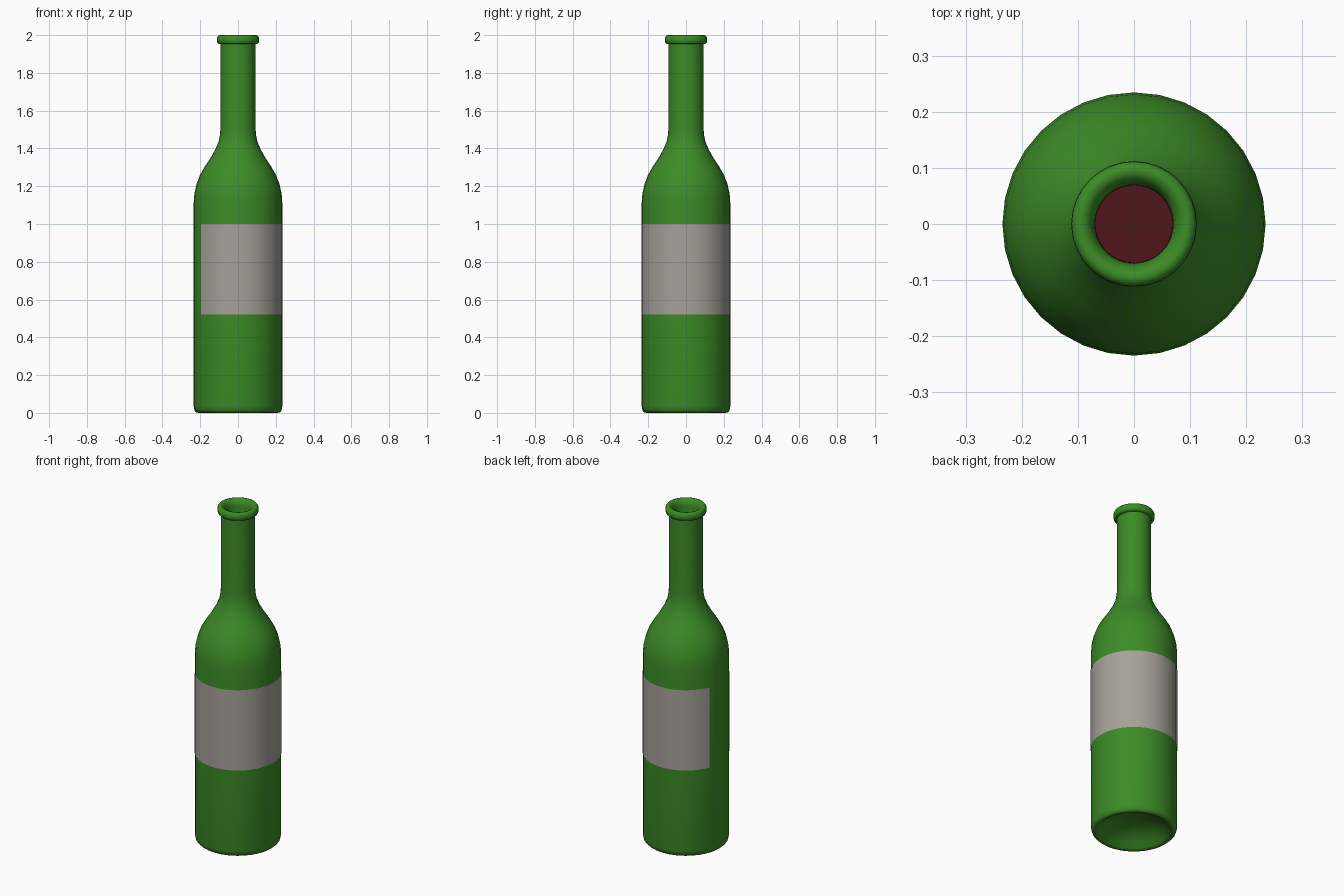
import bpy, bmesh
from math import radians
from mathutils import Matrix, Vector

if "Cube" in bpy.data.objects:
    bpy.data.objects.remove(bpy.data.objects["Cube"])

SIDES = 32


def material(name, rgb):
    mat = bpy.data.materials.new(name)
    mat.diffuse_color = (*rgb, 1)
    mat.use_nodes = True
    mat.node_tree.nodes["Principled BSDF"].inputs["Base Color"].default_value = mat.diffuse_color
    return mat


def revolve(name, profile, mat, start=0, sweep=360):
    """Turn an (r, z) profile around the z axis."""
    bm = bmesh.new()
    verts = [bm.verts.new((r, 0, z)) for r, z in profile]
    edges = [bm.edges.new(pair) for pair in zip(verts, verts[1:])]
    bmesh.ops.rotate(bm, verts=verts, matrix=Matrix.Rotation(radians(start), 3, 'Z'))
    bmesh.ops.spin(bm, geom=verts + edges, axis=(0, 0, 1), cent=(0, 0, 0),
                   angle=radians(sweep), steps=round(SIDES * sweep / 360))
    bmesh.ops.remove_doubles(bm, verts=bm.verts, dist=0.0002)
    bmesh.ops.recalc_face_normals(bm, faces=bm.faces)
    # an open strip must face away from the axis
    if sweep < 360:
        f = next(iter(bm.faces))
        f.normal_update()
        c = f.calc_center_median()
        if f.normal.dot(Vector((c.x, c.y, 0))) < 0:
            bmesh.ops.reverse_faces(bm, faces=bm.faces)
    mesh = bpy.data.meshes.new(name)
    bm.to_mesh(mesh)
    bm.free()
    obj = bpy.data.objects.new(name, mesh)
    bpy.context.collection.objects.link(obj)
    mesh.materials.append(mat)
    bpy.ops.object.select_all(action='DESELECT')
    obj.select_set(True)
    bpy.context.view_layer.objects.active = obj
    bpy.ops.object.shade_smooth_by_angle(angle=radians(50))
    return obj


# glass: hollow base, body, shoulder, neck, lip, then back down the inside
base = [(0, 0.08), (0.07, 0.075), (0.13, 0.055), (0.17, 0.03), (0.195, 0.008),
        (0.208, 0), (0.22, 0.002), (0.23, 0.012), (0.2345, 0.035)]
shoulder = [(0.2345, 1.11), (0.231, 1.16), (0.22, 1.21), (0.201, 1.26),
            (0.175, 1.305), (0.145, 1.35), (0.12, 1.395), (0.103, 1.435),
            (0.095, 1.475), (0.0925, 1.52)]
lip = [(0.0925, 1.953), (0.104, 1.954), (0.11, 1.96), (0.112, 1.972),
       (0.111, 1.988), (0.105, 1.997), (0.095, 2.0), (0.083, 1.995),
       (0.074, 1.98), (0.07, 1.96)]
inner_shoulder = [(r - 0.0225, z) for r, z in reversed(shoulder)]
inner_base = [(0.212, 0.05), (0.195, 0.04), (0.17, 0.055), (0.13, 0.08),
              (0.07, 0.1), (0, 0.105)]
revolve("bottle_glass", base + shoulder + lip + inner_shoulder + inner_base,
        material("green_glass", (0.045, 0.26, 0.02)))

# wine filling the inside up to the lower neck
wine = [(r, z) for r, z in inner_shoulder + inner_base]
wine = [(0, 1.55), (0.07, 1.55)] + wine
revolve("wine", [(max(r - 0.0005, 0), z + (0.001 if z < 0.2 else 0)) for r, z in wine],
        material("red_wine", (0.08, 0.008, 0.01)))

# paper label wrapped most of the way round
revolve("label", [(0.2362, 0.52), (0.2362, 1.0)],
        material("label_paper", (0.38, 0.36, 0.32)), start=213.75, sweep=303.75)
